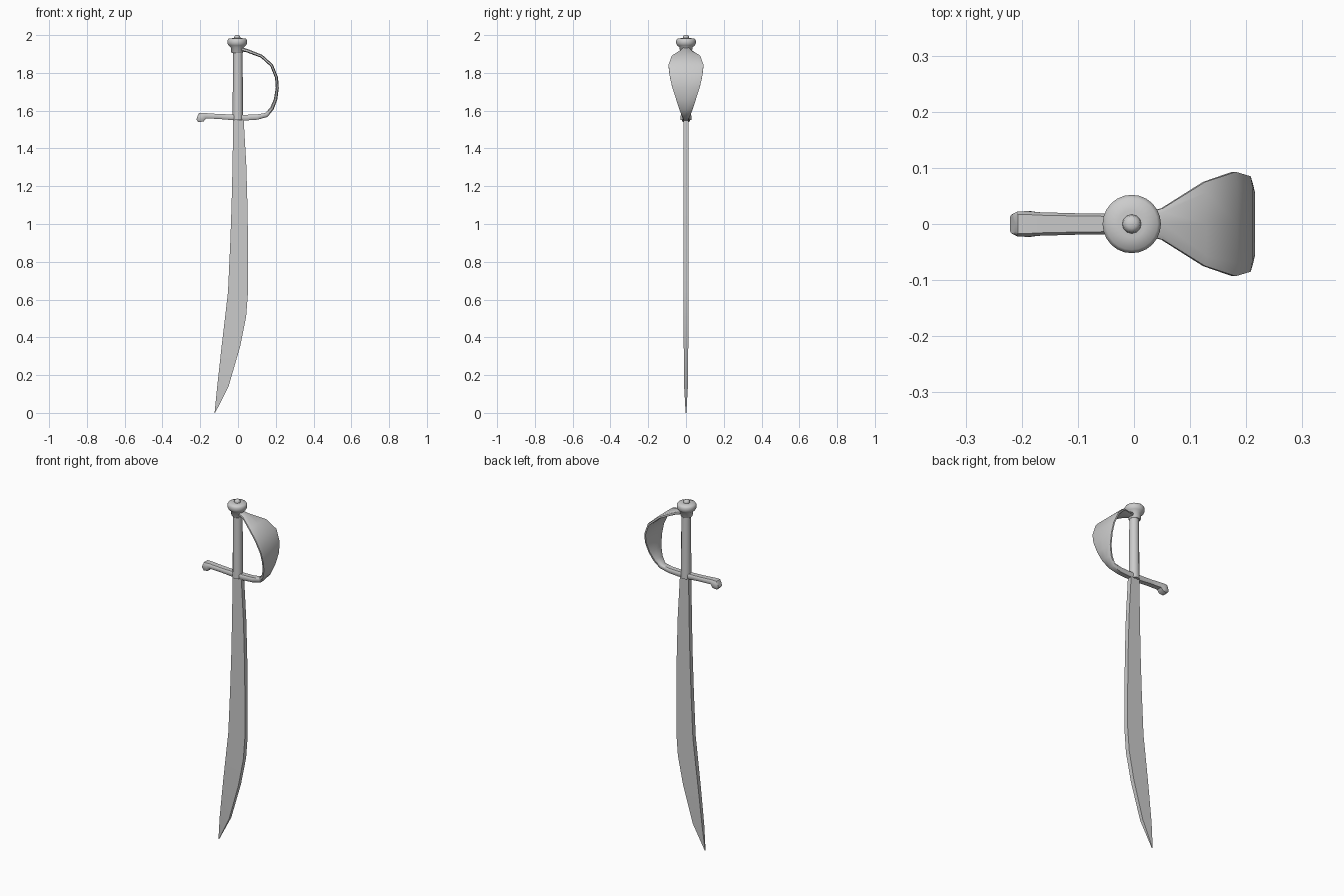
import bpy, math

if "Cube" in bpy.data.objects:
    bpy.data.objects.remove(bpy.data.objects["Cube"])


def loft(name, rings, angle=35):
    """Skin equal-length closed rings and cap both ends."""
    n = len(rings[0])
    verts = [p for r in rings for p in r]
    faces = [(i * n + j, i * n + (j + 1) % n, (i + 1) * n + (j + 1) % n, (i + 1) * n + j)
             for i in range(len(rings) - 1) for j in range(n)]
    faces += [tuple(reversed(range(n))), tuple(range(len(verts) - n, len(verts)))]
    me = bpy.data.meshes.new(name)
    me.from_pydata(verts, [], faces)
    ob = bpy.data.objects.new(name, me)
    bpy.context.collection.objects.link(ob)
    bpy.ops.object.select_all(action='DESELECT')
    ob.select_set(True)
    bpy.context.view_layer.objects.active = ob
    bpy.ops.object.mode_set(mode='EDIT')
    bpy.ops.mesh.select_all(action='SELECT')
    bpy.ops.mesh.normals_make_consistent(inside=False)
    bpy.ops.object.mode_set(mode='OBJECT')
    bpy.ops.object.shade_smooth_by_angle(angle=math.radians(angle))
    return ob


def turned(name, profile, cx, sides):
    """Round part about a vertical axis from (radius, z) pairs."""
    angs = [2 * math.pi * k / sides for k in range(sides)]
    return loft(name, [[(cx + r * math.cos(a), r * math.sin(a), z) for a in angs]
                       for r, z in profile], 50)


# Curved blade: z, left edge x, right edge x, half thickness
blade = [(1.57, -0.025, 0.029, .013), (1.31, -0.029, 0.044, .013), (1.10, -0.034, 0.050, .013),
         (0.90, -0.041, 0.053, .013), (0.64, -0.053, 0.053, .013), (0.51, -0.068, 0.043, .013),
         (0.35, -0.087, 0.011, .012), (0.14, -0.110, -0.050, .010), (0.0, -0.124, -0.121, .002)]
loft("blade", [[(a, -t, z), (b, -t, z), (b, t, z), (a, t, z)] for z, a, b, t in blade], 25)

# Grip, pommel and button
turned("grip", [(.028, 1.55), (.025, 1.92)], -0.001, 12)
turned("pommel", [(.028, 1.905), (.032, 1.91), (.034, 1.935), (.046, 1.945), (.052, 1.956),
                  (.052, 1.972), (.046, 1.981), (.024, 1.984)], -0.004, 24)
turned("pommel_button", [(.015, 1.975), (.017, 1.985), (.015, 1.995), (.008, 2.0)], -0.004, 12)

# Cross guard sweeping into the flared knuckle bow: x, z, half width, half thickness
bow = [(-.216, 1.566, .017, .014), (-.208, 1.563, .022, .024), (-.188, 1.565, .023, .023),
       (-.170, 1.573, .021, .014), (-.10, 1.569, .019, .013), (-.03, 1.565, .018, .015),
       (.04, 1.563, .018, .015), (.10, 1.566, .018, .014), (.150, 1.577, .022, .012),
       (.180, 1.612, .036, .010), (.199, 1.660, .052, .009), (.208, 1.720, .072, .008),
       (.204, 1.775, .085, .008), (.178, 1.840, .093, .008), (.125, 1.888, .075, .008),
       (.050, 1.917, .028, .009), (.020, 1.925, .020, .010)]
section = [(-1, -.5), (-.75, -1), (0, -1), (.75, -1), (1, -.5),
           (1, .5), (.75, 1), (0, 1), (-.75, 1), (-1, .5)]
rings = []
for i, (x, z, w, t) in enumerate(bow):
    p, q = bow[max(i - 1, 0)], bow[min(i + 1, len(bow) - 1)]
    dx, dz = q[0] - p[0], q[1] - p[1]
    m = math.hypot(dx, dz)
    rings.append([(x - dz / m * t * v, w * u, z + dx / m * t * v) for u, v in section])
loft("hand_guard", rings, 50)
